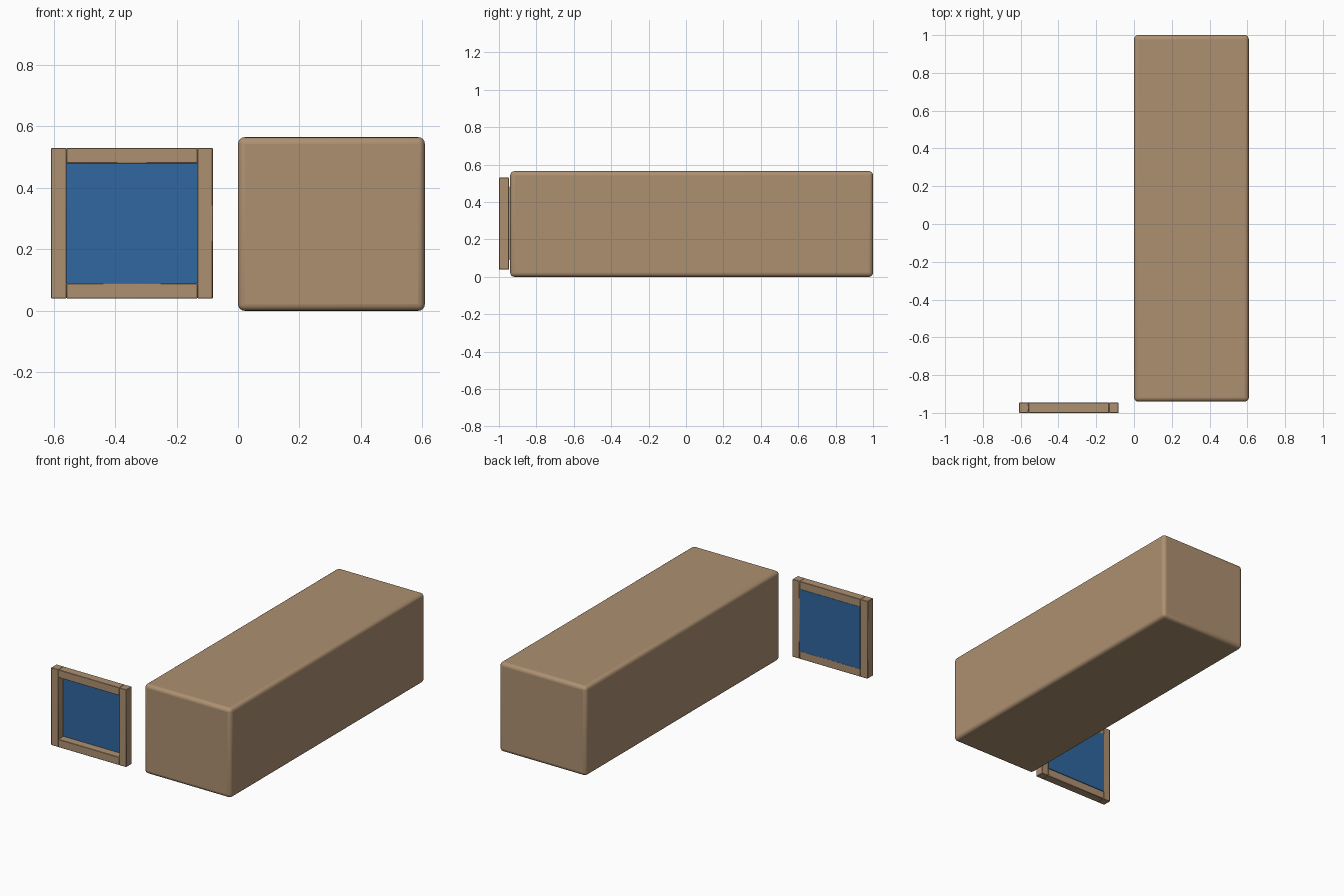
import bpy

if "Cube" in bpy.data.objects:
    bpy.data.objects.remove(bpy.data.objects["Cube"])


def material(name, rgb):
    m = bpy.data.materials.new(name)
    m.diffuse_color = (*rgb, 1)
    m.use_nodes = True
    m.node_tree.nodes["Principled BSDF"].inputs["Base Color"].default_value = m.diffuse_color
    return m


tan = material("tan", (0.42, 0.28, 0.165))
blue = material("blue", (0.029, 0.135, 0.35))


def box(name, x, y, z, mat, bevel=0.0, segments=1):
    """Box spanning the given (min, max) ranges, with rounded edges."""
    bpy.ops.mesh.primitive_cube_add(size=1, location=[(a + b) / 2 for a, b in (x, y, z)])
    ob = bpy.context.object
    ob.name = name
    ob.scale = [b - a for a, b in (x, y, z)]
    bpy.ops.object.transform_apply(location=False, rotation=False, scale=True)
    ob.data.materials.append(mat)
    if bevel:
        mod = ob.modifiers.new("rounding", 'BEVEL')
        mod.width = bevel
        mod.segments = segments
        bpy.ops.object.shade_smooth_by_angle()
    return ob


# Long rounded block
box("long_block", (0.0, 0.608), (-0.94, 1.0), (0.0, 0.565), tan, 0.022, 4)

# Window frame: two full-height stiles with two rails between them
x0, x1, z0, z1, w = -0.608, -0.082, 0.04, 0.53, 0.05
depth = (-1.0, -0.946)
for side, a in (("left", x0), ("right", x1 - w)):
    box(side + "_stile", (a, a + w), depth, (z0, z1), tan, 0.002)
for side, a in (("bottom", z0), ("top", z1 - w)):
    box(side + "_rail", (x0 + w, x1 - w), depth, (a, a + w), tan, 0.002)

# Thin pane set at the back of the frame
box("window_pane", (x0 + w, x1 - w), (-0.95, -0.944), (z0 + w, z1 - w + 0.002), blue)
